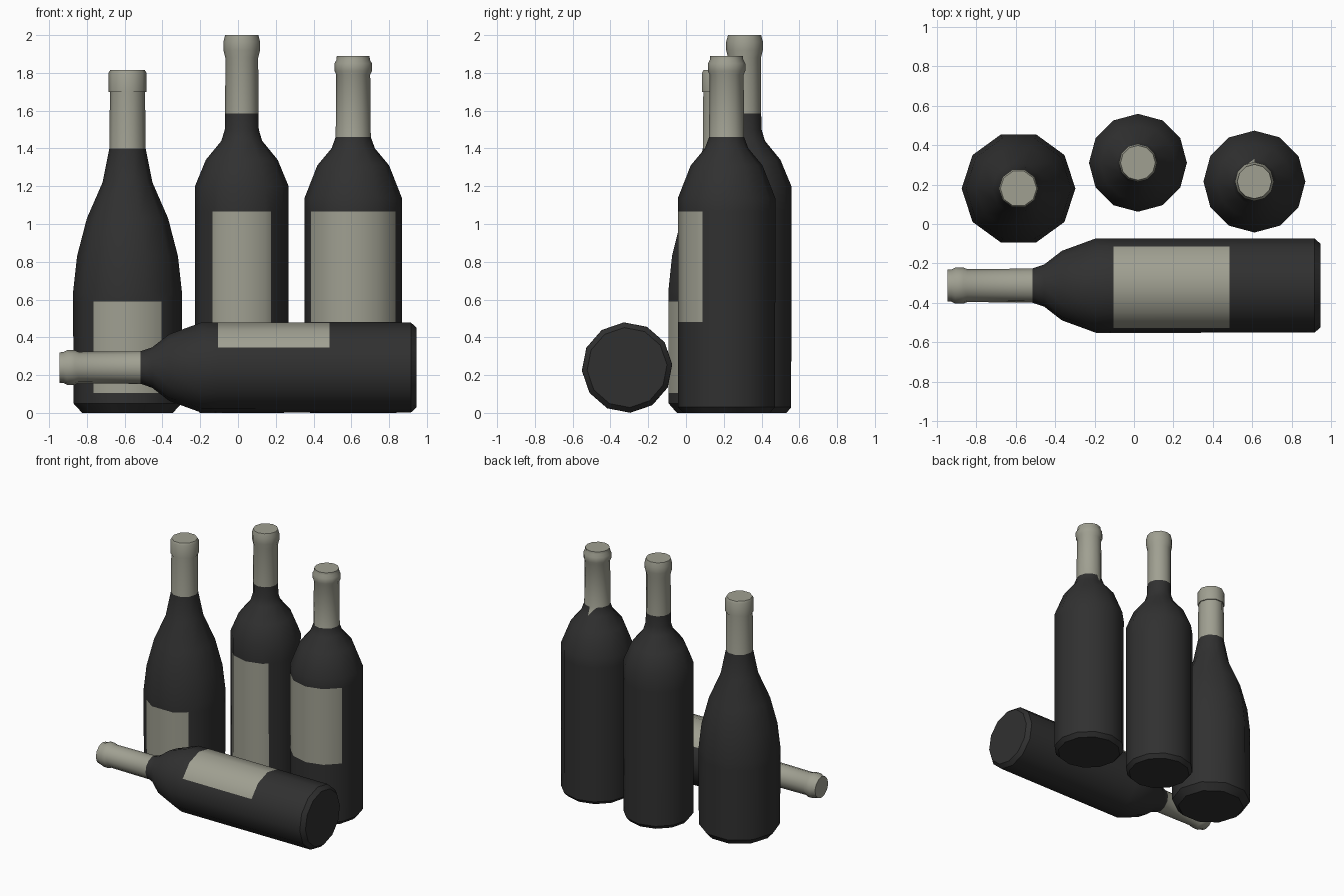
import bpy, bmesh
from math import cos, sin, pi, radians
from mathutils import Matrix, Vector

cube = bpy.data.objects.get("Cube")
if cube:
    bpy.data.objects.remove(cube, do_unlink=True)


def make_material(name, rgb):
    mat = bpy.data.materials.new(name)
    mat.use_nodes = True
    color = (*rgb, 1.0)
    mat.diffuse_color = color
    mat.node_tree.nodes["Principled BSDF"].inputs["Base Color"].default_value = color
    return mat


MATERIALS = [make_material("dark glass", (0.03, 0.03, 0.03)),
             make_material("pale grey paper", (0.35, 0.35, 0.285))]


def bottle(name, profile, sides, foil_z, label, placement, torn_foil=False):
    """Lathe a bottle; label is (half width, bottom, top) on the -y side."""
    bm = bmesh.new()
    angles = [2 * pi * i / sides for i in range(sides)]
    rings = [[bm.verts.new((r * cos(a), r * sin(a), z)) for a in angles]
             for r, z in profile]
    for low, high in zip(rings, rings[1:]):
        for i in range(sides):
            j = (i + 1) % sides
            bm.faces.new((low[i], low[j], high[j], high[i]))
    bm.faces.new(rings[0][::-1])
    bm.faces.new(rings[-1])

    # cut the label outline into the glass
    half, bottom, top = label

    def on_label(f):
        c = f.calc_center_median()
        return f.normal.y < -0.1 and bottom < c.z < top

    def cut(faces, point, normal):
        geom = set(faces)
        for f in faces:
            geom.update(f.edges)
            geom.update(f.verts)
        bmesh.ops.bisect_plane(bm, geom=list(geom), dist=0.002,
                               plane_co=point, plane_no=normal)
        bm.normal_update()

    bm.normal_update()
    for z in (bottom, top):
        cut(bm.faces[:], (0, 0, z), (0, 0, 1))
    for x in (-half, half):
        cut([f for f in bm.faces if on_label(f)], (x, 0, 0), (1, 0, 0))

    # foil above foil_z, label inside its outline
    for f in bm.faces:
        c = f.calc_center_median()
        f.smooth = True
        f.material_index = int(c.z > foil_z or (on_label(f) and abs(c.x) < half))

    # a torn flap of foil hangs down at the back
    if torn_foil:
        k = [z for r, z in profile].index(foil_z)
        q = sides // 4
        a, b = rings[k - 1][q], rings[k][q + 1]
        bmesh.ops.connect_verts(bm, verts=[a, b])
        for f in bm.faces:
            if {a, b, rings[k][q]} == set(f.verts):
                f.material_index = 1

    bm.transform(placement)
    mesh = bpy.data.meshes.new(name)
    bm.to_mesh(mesh)
    bm.free()
    for mat in MATERIALS:
        mesh.materials.append(mat)
    obj = bpy.data.objects.new(name, mesh)
    bpy.context.collection.objects.link(obj)
    bpy.ops.object.select_all(action="DESELECT")
    obj.select_set(True)
    bpy.context.view_layer.objects.active = obj
    bpy.ops.object.shade_smooth_by_angle(angle=radians(38))
    return obj


# Profiles as (radius, height)
SLOPING = [(0.24, 0), (0.286, 0.05), (0.288, 0.64), (0.267, 0.83), (0.215, 1.03),
           (0.132, 1.22), (0.096, 1.40), (0.093, 1.70), (0.1, 1.70),
           (0.1, 1.80), (0.092, 1.815)]
TALL = [(0.222, 0), (0.247, 0.03), (0.248, 1.2), (0.19, 1.34), (0.108, 1.44),
        (0.09, 1.50), (0.088, 1.585), (0.087, 1.88), (0.097, 1.92),
        (0.097, 1.965), (0.088, 2.0)]
SHORT = [(0.228, 0), (0.257, 0.03), (0.258, 1.137), (0.19, 1.31), (0.115, 1.40),
         (0.093, 1.46), (0.09, 1.79), (0.099, 1.81), (0.099, 1.85),
         (0.088, 1.87), (0.087, 1.89)]

# Standing bottles
bottle("sloping_bottle", SLOPING, 10, 1.40, (0.18, 0.105, 0.59),
       Matrix.Translation((-0.585, 0.18, 0)))
bottle("tall_bottle", TALL, 12, 1.585, (0.155, 0.2, 1.065),
       Matrix.Translation((0.02, 0.31, 0)))
bottle("short_bottle", SHORT, 12, 1.46, (0.2235, 0.48, 1.067),
       Matrix.Translation((0.61, 0.215, 0)), torn_foil=True)

# Lying bottle: neck towards -x, label up, rolled slightly
lay_down = Matrix(((0, 0, -1), (1, 0, 0), (0, -1, 0))).to_4x4()
placement = (Matrix.Translation((0.945, -0.312, 0.24)) @ lay_down
             @ Matrix.Rotation(radians(-4), 4, "Z")
             @ Matrix.Diagonal(Vector((0.93, 0.93, 1, 1))))
bottle("lying_bottle", SHORT, 12, 1.46, (0.2235, 0.46, 1.05), placement)
